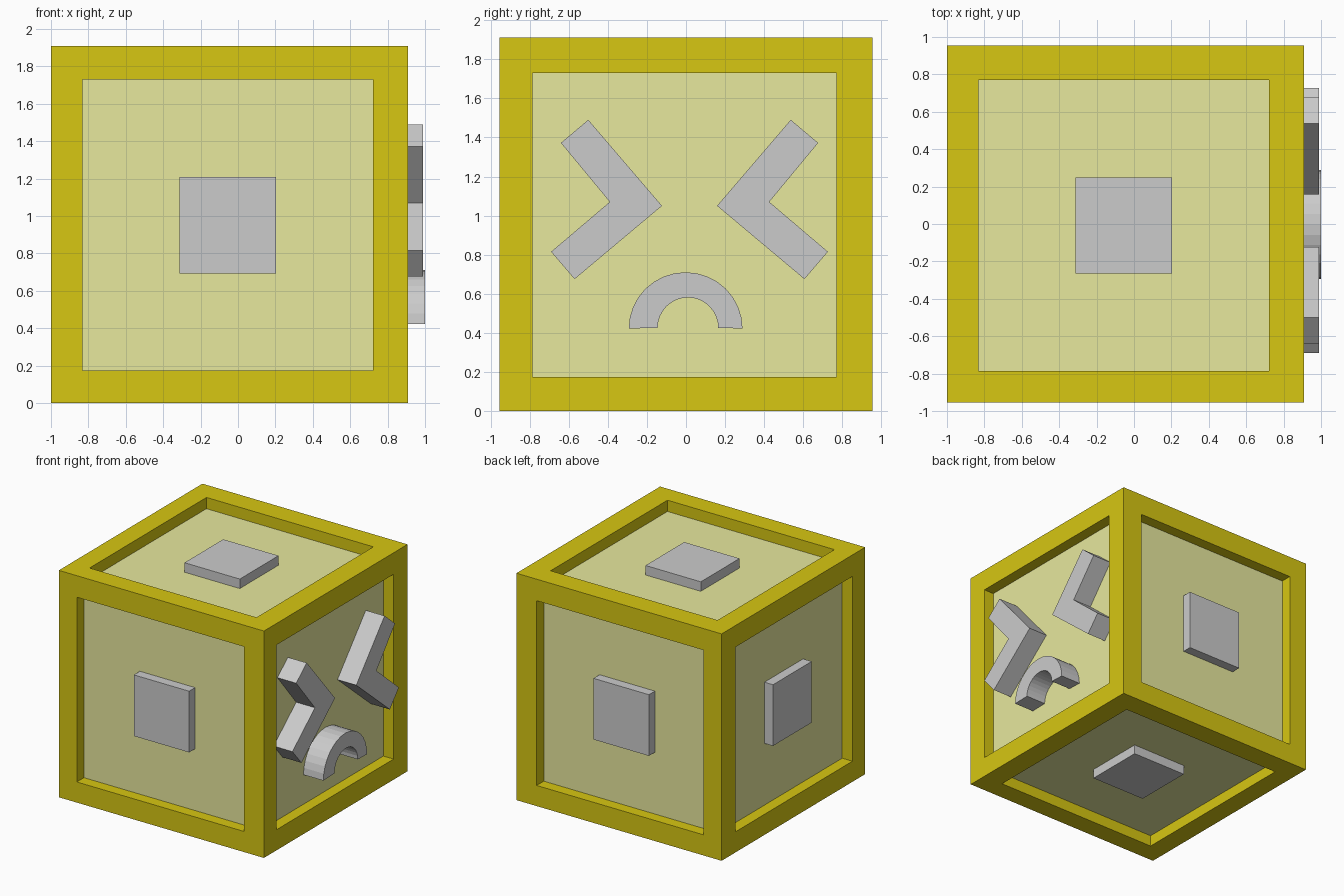
import bpy, bmesh, math

if "Cube" in bpy.data.objects:
    bpy.data.objects.remove(bpy.data.objects["Cube"])

S = 1.91                      # cube edge
CUBE = (-0.045, 0.0, 0.955)   # cube centre
HOLE = (-0.055, -0.008, 0.951)  # centre of windows and plates
DEPTH = 0.095                 # panel recess


def material(name, rgb):
    m = bpy.data.materials.new(name)
    m.diffuse_color = (*rgb, 1)
    m.use_nodes = True
    m.node_tree.nodes["Principled BSDF"].inputs["Base Color"].default_value = m.diffuse_color
    return m


def make(name, bm, mat=None):
    bmesh.ops.recalc_face_normals(bm, faces=bm.faces)
    me = bpy.data.meshes.new(name)
    bm.to_mesh(me)
    bm.free()
    ob = bpy.data.objects.new(name, me)
    bpy.context.collection.objects.link(ob)
    if mat:
        me.materials.append(mat)
    return ob


def add_box(bm, centre, size):
    verts = bmesh.ops.create_cube(bm, size=1)["verts"]
    for v in verts:
        v.co = [c + s * p for c, s, p in zip(centre, size, v.co)]


def face_box(bm, axis, side, width, outer, inner):
    """Square box on one cube face, between two depths below that face."""
    centre, size = list(HOLE), [width] * 3
    centre[axis] = CUBE[axis] + side * (S / 2 - (outer + inner) / 2)
    size[axis] = inner - outer
    add_box(bm, centre, size)


def extrude_yz(name, outline, x0, x1):
    """Outline in the y-z plane extruded along x."""
    bm = bmesh.new()
    f = bm.faces.new([bm.verts.new((x0, y, z)) for y, z in outline])
    new = bmesh.ops.extrude_face_region(bm, geom=[f], use_keep_orig=True)["geom"]
    bmesh.ops.translate(bm, vec=(x1 - x0, 0, 0),
                        verts=[g for g in new if isinstance(g, bmesh.types.BMVert)])
    return make(name, bm)


yellow = material("frame_yellow", (0.68, 0.57, 0.006))
pale = material("panel_pale_yellow", (0.80, 0.81, 0.34))
FACES = [(a, s, n) for a, s, n in ((0, -1, "left"), (1, -1, "front"), (1, 1, "back"),
                                   (2, -1, "bottom"), (2, 1, "top"))]

# Outer frame: cube with a square pocket in every face
bm = bmesh.new()
add_box(bm, CUBE, (S, S, S))
frame = make("frame", bm, yellow)
bm = bmesh.new()
for axis in range(3):
    for side in (-1, 1):
        face_box(bm, axis, side, 1.555, -0.1, 0.13)
cutter = make("pocket_cutter", bm, yellow)
cutter.hide_render = True
cutter.hide_viewport = True
mod = frame.modifiers.new("pockets", "BOOLEAN")
mod.operation = "DIFFERENCE"
mod.solver = "EXACT"
mod.object = cutter

# Pale inner core showing as the six recessed panels
bm = bmesh.new()
add_box(bm, CUBE, [S - 2 * DEPTH] * 3)
make("inner_panels", bm, pale)

# Square plates on the five plain faces
for axis, side, label in FACES:
    bm = bmesh.new()
    face_box(bm, axis, side, 0.515, 0.015, DEPTH + 0.02)
    make(label + "_plate", bm)

# Chevron eyes, mirrored about the middle of the face
back = CUBE[0] + S / 2 - DEPTH - 0.02
eye = [(-0.50, 1.49), (-0.64, 1.372), (-0.39, 1.07),
       (-0.69, 0.815), (-0.57, 0.675), (-0.123, 1.05)]
extrude_yz("left_eye", eye, back, 0.99)
extrude_yz("right_eye", [(0.036 - y, z) for y, z in eye], back, 0.99)

# Half-ring mouth
N = 16
angles = [math.pi * i / N for i in range(N + 1)]
arch = [(-0.002 + 0.291 * math.cos(a), 0.422 + 0.288 * math.sin(a)) for a in angles]
arch += [(0.01 + 0.155 * math.cos(a), 0.426 + 0.155 * math.sin(a)) for a in reversed(angles)]
extrude_yz("mouth", arch, back, 1.0)
